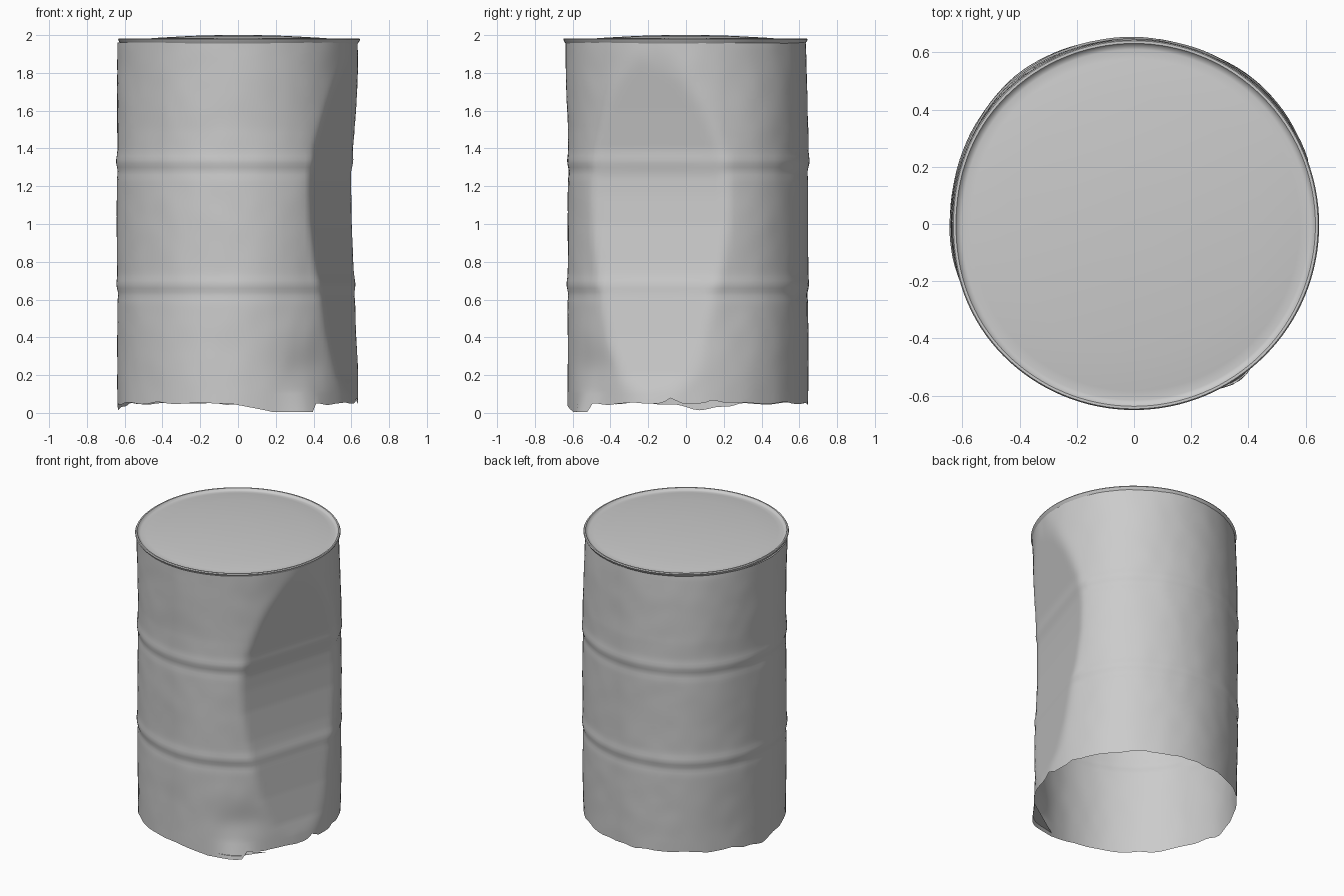
import bpy, bmesh, math
from mathutils import Vector, noise

if "Cube" in bpy.data.objects:
    bpy.data.objects.remove(bpy.data.objects["Cube"])

SEG = 128


def ramp(x, pts):
    """Linear interpolation through a few (x, value) pairs."""
    if x <= pts[0][0]:
        return pts[0][1]
    for (a, va), (b, vb) in zip(pts, pts[1:]):
        if x <= b:
            t = (x - a) / (b - a)
            return va + (vb - va) * t
    return pts[-1][1]


def bump(x, centre, width):
    return math.exp(-((x - centre) / width) ** 2)


def angle_gap(a, b):
    return (a - b + 180) % 360 - 180


# Distance of the flattened dent plane from the axis, by height
DENT = [(0.05, 0.64), (0.2, 0.605), (0.4, 0.578), (0.6, 0.56), (0.8, 0.535), (1.0, 0.518),
        (1.15, 0.514), (1.25, 0.515), (1.4, 0.533), (1.6, 0.572), (1.9, 0.635), (1.97, 0.65)]


def wall_radius(deg, z):
    a = math.radians(deg)
    r = 0.636
    # two soft rolled hoops, each with a shallow groove below
    for hoop in (0.68, 1.33):
        r += 0.006 * bump(z, hoop, 0.035) - 0.004 * bump(z, hoop - 0.05, 0.03)
    # slight out-of-round bulges on the back
    mid = math.sin(math.pi * min(max(z / 1.96, 0), 1)) ** 0.5
    r += mid * (0.012 * bump(angle_gap(deg, 130), 0, 25) + 0.010 * bump(angle_gap(deg, 42), 0, 18))
    r += mid * 0.006 * bump(angle_gap(deg, 188), 0, 15)
    # surface wobble
    p = Vector((math.cos(a) * 2.2, math.sin(a) * 2.2, z * 2.5))
    r += 0.004 * noise.noise(p) + 0.002 * noise.noise(p * 3)
    # small dent and kicked-out foot at the front right
    r -= 0.016 * bump(angle_gap(deg, -56), 0, 14) * bump(z, 0.24, 0.11)
    r += 0.035 * bump(angle_gap(deg, -57), 0, 9) * bump(z, 0.02, 0.06)
    # large flattened dent on the right side, softly blended
    c = math.cos(math.radians(angle_gap(deg, -17.5)))
    if c > 0.3:
        plane = ramp(z, DENT) / c
        plane += 0.005 * sum(bump(z, h, 0.035) for h in (0.68, 1.33))
        k = 0.012 if angle_gap(deg, -17.5) < 0 else 0.02
        h = max(k - abs(r - plane), 0) / k
        r = min(r, plane) - h * h * k * 0.25
    return r


def torn_edge(deg):
    """Height of the ragged lower edge."""
    a = math.radians(deg)
    z = 0.05 + 0.012 * noise.noise(Vector((math.cos(a) * 6, math.sin(a) * 6, 7)))
    z -= 0.03 * bump(angle_gap(deg, 172), 0, 14)
    z += 0.03 * bump(angle_gap(deg, -8), 0, 3) + 0.015 * bump(angle_gap(deg, 12), 0, 3)
    # hanging flap at the front right, sloping up toward the front
    d = angle_gap(deg, -64)
    if abs(d) < 11:
        z = 0.004
    elif -30 < d < 0:
        z = min(z, 0.01 + 0.04 * (-d - 11) / 19)
    return max(z, 0)


def point(deg, r, z, shift=0.0):
    a = math.radians(deg)
    return (r * math.cos(a), r * math.sin(a) + shift, z)


def finish(name, bm):
    mesh = bpy.data.meshes.new(name)
    bm.to_mesh(mesh)
    bm.free()
    ob = bpy.data.objects.new(name, mesh)
    bpy.context.collection.objects.link(ob)
    bpy.ops.object.select_all(action='DESELECT')
    ob.select_set(True)
    bpy.context.view_layer.objects.active = ob
    bpy.ops.object.shade_smooth_by_angle(angle=math.radians(40))


def skin(name, rings, centre=None):
    """Join closed rings of points into a smooth surface, optionally capped to a centre."""
    bm = bmesh.new()
    rows = [[bm.verts.new(p) for p in ring] for ring in rings]
    for low, high in zip(rows, rows[1:]):
        for i in range(SEG):
            j = (i + 1) % SEG
            bm.faces.new((low[i], low[j], high[j], high[i]))
    if centre:
        c = bm.verts.new(centre)
        for i in range(SEG):
            bm.faces.new((rows[-1][i], rows[-1][(i + 1) % SEG], c))
    finish(name, bm)


angles = [360 * i / SEG for i in range(SEG)]


def lean(z):
    """The wall sits slightly further back than the rim."""
    return ramp(z, [(0, 0.010), (1.5, 0.010), (1.96, -0.003)])


# Dented wall, open below, with a torn lower edge
rings = [[point(d, wall_radius(d, torn_edge(d)), torn_edge(d), lean(0)) for d in angles]]
for k in range(94):
    z = 0.10 + 0.02 * k
    rings.append([point(d, wall_radius(d, z), z, lean(z)) for d in angles])
skin("barrel_wall", rings)

# Rolled rim and slightly domed lid
profile = [(0.634, 1.955), (0.643, 1.968), (0.647, 1.976), (0.643, 1.983), (0.634, 1.983),
           (0.626, 1.972), (0.612, 1.968), (0.58, 1.973), (0.45, 1.985), (0.25, 1.996), (0.1, 2.0)]


def lid_point(d, r, z):
    r -= 0.012 * bump(angle_gap(d, 180), 0, 25) * r / 0.64
    return point(d, r, z, -0.003)


skin("barrel_lid", [[lid_point(d, r, z) for d in angles] for r, z in profile], (0, 0, 2.0))

# Small scrap of the torn bottom left in the front right corner
bm = bmesh.new()
edge = [bm.verts.new(point(d, wall_radius(d, 0.03) - 0.002, 0.03, lean(0))) for d in range(-74, -37, 4)]
bm.faces.new(edge[::-1])
finish("bottom_scrap", bm)
